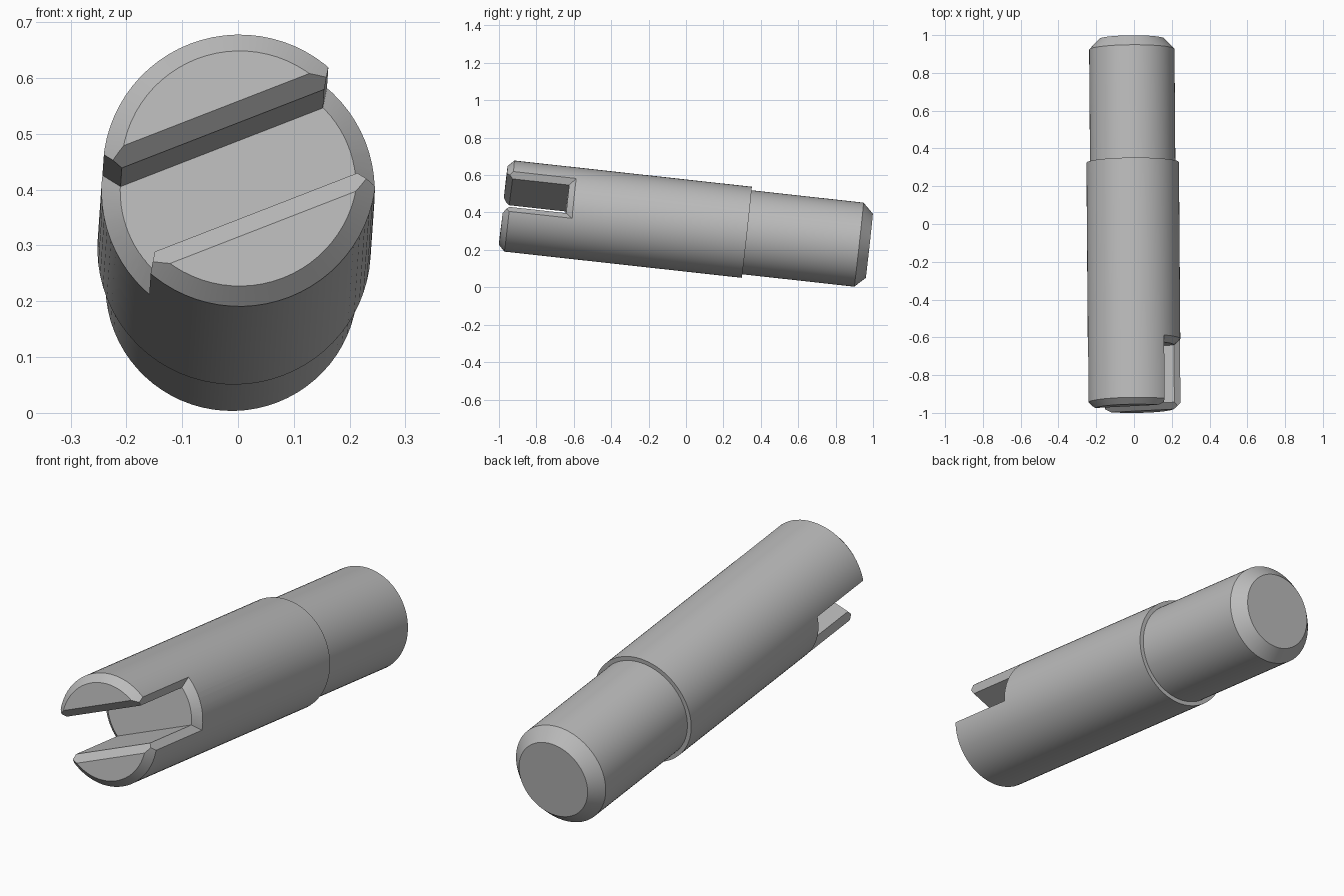
import bpy, bmesh, math
from mathutils import Vector, Matrix

if "Cube" in bpy.data.objects:
    bpy.data.objects.remove(bpy.data.objects["Cube"])

R, BEVEL, HALF, DEPTH = 0.245, 0.033, 0.081, 0.337
FRONT = Vector((0.003, -0.977, 0.438))
BACK = Vector((-0.012, 0.98, 0.222))
LENGTH = (BACK - FRONT).length

# Pin frame: local z runs down the axis, local x along the slot
axis = (BACK - FRONT).normalized()
roll = math.radians(21.5)
across = Vector((math.cos(roll), 0, math.sin(roll)))
across = (across - axis * across.dot(axis)).normalized()
side = axis.cross(across)
frame = Matrix((across, side, axis)).transposed().to_4x4()
frame.translation = FRONT

steel = bpy.data.materials.new("grey steel")
steel.use_nodes = True
steel.diffuse_color = (0.5, 0.5, 0.5, 1)
steel.node_tree.nodes["Principled BSDF"].inputs["Base Color"].default_value = (0.5, 0.5, 0.5, 1)


def make_object(name, bm):
    bmesh.ops.recalc_face_normals(bm, faces=bm.faces)
    mesh = bpy.data.meshes.new(name)
    bm.to_mesh(mesh)
    bm.free()
    mesh.materials.append(steel)
    obj = bpy.data.objects.new(name, mesh)
    bpy.context.collection.objects.link(obj)
    return obj


def turned(name, profile, segments=72):
    """Solid of revolution from (radius, depth) points, with flat end caps."""
    bm = bmesh.new()
    rings = []
    for r, z in profile:
        angles = [math.tau * i / segments for i in range(segments)]
        rings.append([bm.verts.new((r * math.cos(a), r * math.sin(a), z)) for a in angles])
    for lo, hi in zip(rings, rings[1:]):
        for i in range(segments):
            j = (i + 1) % segments
            bm.faces.new((lo[i], lo[j], hi[j], hi[i]))
    bm.faces.new(rings[0])
    bm.faces.new(rings[-1])
    return make_object(name, bm)


def prism(name, outline):
    """Extrude a (side, depth) outline right across the pin."""
    bm = bmesh.new()
    face = bm.faces.new([bm.verts.new((-0.5, v, z)) for v, z in outline])
    out = bmesh.ops.extrude_face_region(bm, geom=[face])
    bmesh.ops.translate(bm, vec=(1, 0, 0),
                        verts=[g for g in out["geom"] if isinstance(g, bmesh.types.BMVert)])
    return make_object(name, bm)


def mouth(name, sign, steps=12):
    """Flared cutter that bevels one open side of the slot."""
    bm = bmesh.new()
    grid = []
    for grow in (-0.5 * BEVEL, 2 * BEVEL):
        r, h = R - BEVEL + grow, HALF + grow
        for z in (-0.1, DEPTH + grow):
            row = []
            for i in range(steps + 1):
                v = h * (2 * i / steps - 1)
                row.append(bm.verts.new((sign * math.sqrt(r * r - v * v), v, z)))
            grid.append(row)
    loop = [grid[0], grid[1], grid[3], grid[2]]
    for a, b in zip(loop, loop[1:] + loop[:1]):
        for i in range(steps):
            bm.faces.new((a[i], a[i + 1], b[i + 1], b[i]))
    for end in (0, -1):
        bm.faces.new([row[end] for row in loop])
    return make_object(name, bm)


# Stepped shaft with chamfered ends
pin = turned("stepped_pin", [
    (R - BEVEL, 0), (R, BEVEL), (R, 1.31), (0.226, 1.31),
    (0.226, LENGTH - 0.056), (0.173, LENGTH)])

# Slot, its bevelled front lips and its bevelled side openings
near, far = -0.02, BEVEL + 0.02
cutters = [
    prism("slot_cutter", [(-HALF, -0.1), (HALF, -0.1), (HALF, DEPTH), (-HALF, DEPTH)]),
    prism("lip_cutter", [(-HALF - BEVEL - 0.02, near), (HALF + BEVEL + 0.02, near),
                         (HALF - 0.02, far), (0.02 - HALF, far)]),
    mouth("left_mouth_cutter", 1),
    mouth("right_mouth_cutter", -1)]

bpy.context.view_layer.objects.active = pin
pin.select_set(True)
for cutter in cutters:
    cutter.hide_render = True
    mod = pin.modifiers.new(cutter.name, "BOOLEAN")
    mod.operation, mod.solver, mod.object = "DIFFERENCE", "EXACT", cutter
    bpy.ops.object.modifier_apply(modifier=mod.name)
    bpy.data.objects.remove(cutter)

# Smooth the round sides, then lay the pin in its tilted pose
bpy.ops.object.shade_smooth_by_angle(angle=math.radians(20))
pin.matrix_world = frame
